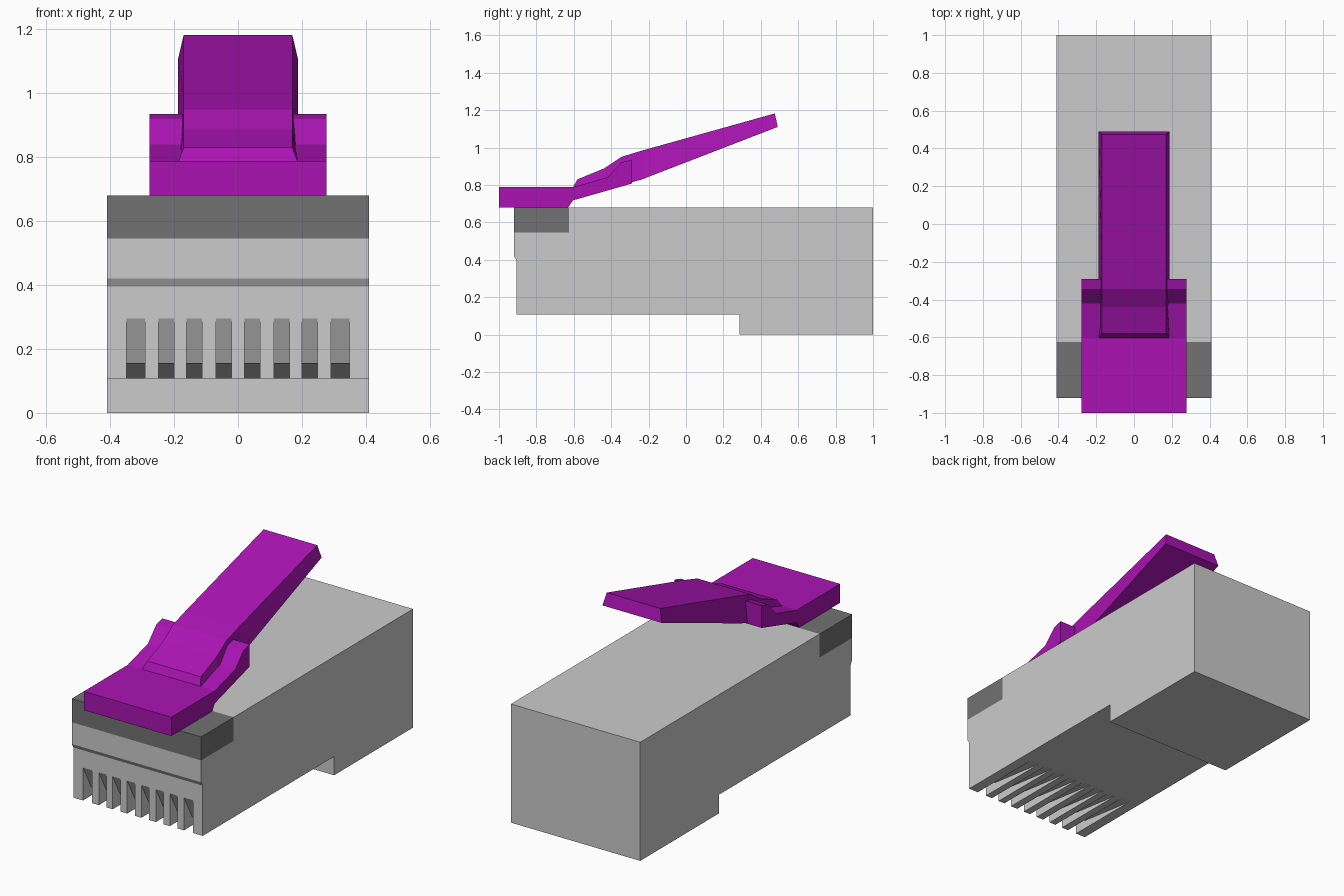
import bpy, bmesh

if "Cube" in bpy.data.objects:
    bpy.data.objects.remove(bpy.data.objects["Cube"])


def material(name, rgb):
    m = bpy.data.materials.new(name)
    m.diffuse_color = (*rgb, 1)
    m.use_nodes = True
    m.node_tree.nodes["Principled BSDF"].inputs["Base Color"].default_value = m.diffuse_color
    return m


def make_object(name, bm, mat=None):
    bmesh.ops.recalc_face_normals(bm, faces=bm.faces)
    me = bpy.data.meshes.new(name)
    bm.to_mesh(me)
    bm.free()
    ob = bpy.data.objects.new(name, me)
    bpy.context.collection.objects.link(ob)
    if mat:
        me.materials.append(mat)
    return ob


def prism(bm, profile, x0, x1):
    """Extrude a (y, z) profile from x0 to x1."""
    a = [bm.verts.new((x0, y, z)) for y, z in profile]
    b = [bm.verts.new((x1, y, z)) for y, z in profile]
    bm.faces.new(a)
    bm.faces.new(b[::-1])
    n = len(a)
    for i in range(n):
        j = (i + 1) % n
        bm.faces.new((a[i], b[i], b[j], a[j]))


purple = material("purple", (0.40, 0.007, 0.45))
dark = material("dark_grey", (0.17, 0.17, 0.17))
W = 0.41

# Plug body, with a recess for the dark shoulder block
bm = bmesh.new()
prism(bm, [(-0.92, 0.545), (-0.92, 0.42), (-0.905, 0.395), (-0.905, 0.107),
           (0.285, 0.107), (0.285, 0), (1, 0), (1, 0.68),
           (-0.625, 0.68), (-0.625, 0.545)], -W, W)
body = make_object("plug_body", bm)

# Eight contact slots, ramped towards the back
bm = bmesh.new()
slot = [(-0.98, 0.295), (-0.905, 0.295), (-0.83, 0.155),
        (-0.45, 0.107), (-0.45, 0.05), (-0.98, 0.05)]
for x, w in ((0.045, 0.048), (0.137, 0.048), (0.225, 0.048), (0.32, 0.058)):
    for s in (-1, 1):
        prism(bm, slot, s * x - w / 2, s * x + w / 2)
cutter = make_object("slot_cutter", bm)
cutter.hide_render = True
mod = body.modifiers.new("slots", 'BOOLEAN')
mod.operation = 'DIFFERENCE'
mod.solver = 'EXACT'
mod.object = cutter
bpy.context.view_layer.objects.active = body
bpy.ops.object.modifier_apply(modifier=mod.name)
bpy.data.objects.remove(cutter)

# Dark shoulder block
bm = bmesh.new()
prism(bm, [(-0.92, 0.545), (-0.625, 0.545), (-0.625, 0.68), (-0.92, 0.68)], -W, W)
make_object("shoulder_block", bm, dark)

# Wide clip base with raised step
bm = bmesh.new()
prism(bm, [(-1, 0.68), (-0.63, 0.68), (-0.605, 0.717), (-0.29, 0.807),
           (-0.29, 0.935), (-0.345, 0.92), (-0.42, 0.84), (-0.605, 0.788),
           (-1, 0.788)], -0.277, 0.277)
make_object("clip_base", bm, purple)

# Narrow release lever: cross-sections tapering from bottom to top
lower = [(-0.605, 0.786), (-0.44, 0.78), (-0.345, 0.80), (-0.24, 0.828), (0.49, 1.11)]
upper = [(-0.58, 0.83), (-0.44, 0.887), (-0.345, 0.95), (-0.23, 0.985), (0.475, 1.182)]
bm = bmesh.new()
rings = [[bm.verts.new(p) for p in ((-0.187, *lo), (0.187, *lo), (0.17, *up), (-0.17, *up))]
         for lo, up in zip(lower, upper)]
for a, b in zip(rings, rings[1:]):
    for i in range(4):
        j = (i + 1) % 4
        bm.faces.new((a[i], a[j], b[j], b[i]))
bm.faces.new(rings[0])
bm.faces.new(rings[-1])
make_object("release_lever", bm, purple)
